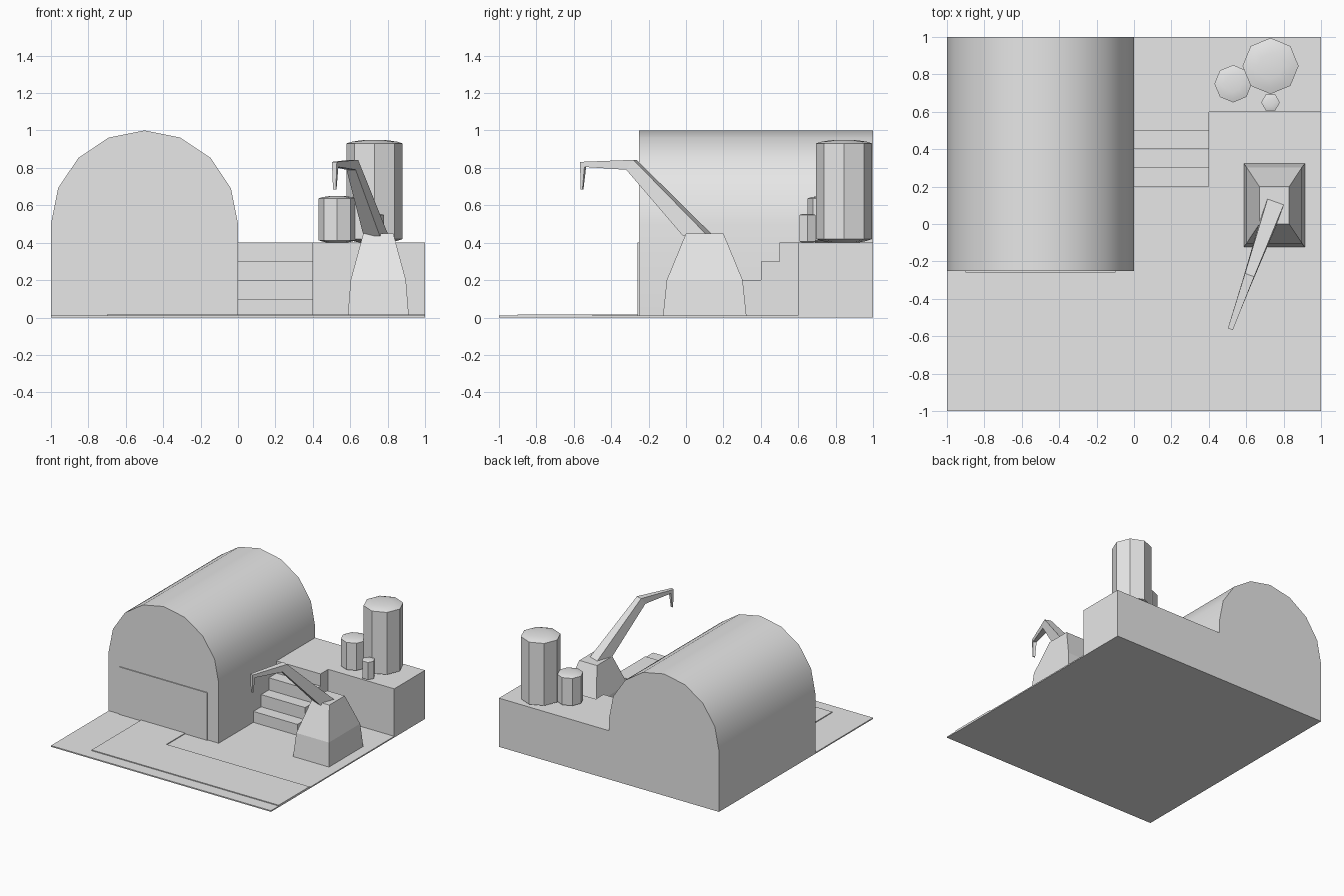
import bpy, bmesh, math
from mathutils import Vector

cube = bpy.data.objects.get("Cube")
if cube:
    bpy.data.objects.remove(cube, do_unlink=True)

grey = bpy.data.materials.new("plain_grey")
grey.use_nodes = True
grey.diffuse_color = (0.8, 0.8, 0.8, 1)
grey.node_tree.nodes["Principled BSDF"].inputs["Base Color"].default_value = (0.8, 0.8, 0.8, 1)


def finish(name, bm, smooth=False):
    bmesh.ops.recalc_face_normals(bm, faces=bm.faces)
    mesh = bpy.data.meshes.new(name)
    bm.to_mesh(mesh)
    bm.free()
    mesh.materials.append(grey)
    obj = bpy.data.objects.new(name, mesh)
    bpy.context.collection.objects.link(obj)
    if smooth:
        bpy.ops.object.select_all(action='DESELECT')
        obj.select_set(True)
        bpy.context.view_layer.objects.active = obj
        bpy.ops.object.shade_smooth_by_angle(angle=math.radians(30))
    return obj


def loft(name, rings, smooth=False):
    """Skin equal-sized rings of points and cap both ends."""
    bm = bmesh.new()
    loops = [[bm.verts.new(p) for p in ring] for ring in rings]
    for a, b in zip(loops, loops[1:]):
        for i in range(len(a)):
            j = (i + 1) % len(a)
            bm.faces.new((a[i], a[j], b[j], b[i]))
    bm.faces.new(loops[0])
    bm.faces.new(loops[-1])
    return finish(name, bm, smooth)


def rect(x0, x1, y0, y1, z):
    return [(x0, y0, z), (x1, y0, z), (x1, y1, z), (x0, y1, z)]


def box(name, x0, x1, y0, y1, z0, z1):
    return loft(name, [rect(x0, x1, y0, y1, z) for z in (z0, z1)])


# Ground slab and the L-shaped road from the hangar door to the edge
GROUND = 0.01
box("ground_slab", -1, 1, -1, 1, 0, GROUND)
road = [(-0.7, -0.9), (1, -0.9), (1, -0.5), (-0.3, -0.5), (-0.3, -0.25), (-0.7, -0.25)]
loft("road", [[(x, y, z) for x, y in road] for z in (GROUND, 0.017)])

# Hangar with an eight-segment vault, and its door plate
arch = [(-1, GROUND)]
for i in range(9):
    a = math.pi * (1 - i / 8)
    arch.append((-0.5 + 0.5 * math.cos(a), 0.5 + 0.5 * math.sin(a)))
arch.append((0, GROUND))
loft("hangar", [[(x, y, z) for x, z in arch] for y in (-0.25, 1)], smooth=True)
box("hangar_door", -0.9, -0.1, -0.258, -0.25, GROUND, 0.4)

# Raised platform and its staircase
box("platform", 0, 1, 0.6, 1, GROUND, 0.4)
stairs = [(0.6, GROUND), (0.2, GROUND)]
for i in range(4):
    y, z = 0.2 + 0.1 * i, 0.1 * (i + 1)
    stairs += [(y, z), (y + 0.1, z)]
loft("staircase", [[(x, y, z) for y, z in stairs] for x in (0, 0.4)])


# Storage tanks with shallow domed ends
def tank(name, x, y, r, top, sides):
    dome = 0.13 * r
    profile = [(0.5, 0.4), (0.8, 0.4 + 0.5 * dome), (1, 0.4 + dome),
               (1, top - dome), (0.8, top - 0.5 * dome), (0.45, top - 0.1 * dome)]
    rings = []
    for k, z in profile:
        rings.append([(x + k * r * math.cos(math.tau * i / sides),
                       y + k * r * math.sin(math.tau * i / sides), z) for i in range(sides)])
    loft(name, rings, smooth=True)


tank("large_tank", 0.73, 0.845, 0.15, 0.95, 8)
tank("medium_tank", 0.53, 0.75, 0.1, 0.65, 8)
tank("small_tank", 0.73, 0.65, 0.05, 0.555, 6)

# Crane pedestal, tapering in two stages
stages = [(0.163, 0.223, GROUND), (0.148, 0.203, 0.2), (0.08, 0.1, 0.45)]
loft("crane_pedestal", [rect(0.75 - w, 0.75 + w, 0.1 - d, 0.1 + d, z) for w, d, z in stages])

# Crane arm: each section gives reach and height of its upper and lower edge, and half width
origin = Vector((0.757, 0.118, 0))
along = Vector((-0.335, -0.942, 0)).normalized()
across = Vector((-along.y, along.x, 0))


def section(s_top, z_top, s_low, z_low, w):
    hi = origin + along * s_top + Vector((0, 0, z_top))
    lo = origin + along * s_low + Vector((0, 0, z_low))
    return [hi - across * w, hi + across * w, lo + across * w, lo - across * w]


base = section(0, 0.45, 0.125, 0.435, 0.046)
elbow = section(0.415, 0.843, 0.455, 0.79, 0.026)
tip = section(0.722, 0.832, 0.697, 0.805, 0.014)
hook = section(0.72, 0.685, 0.71, 0.685, 0.008)
loft("crane_arm", [base, elbow, tip, hook])
